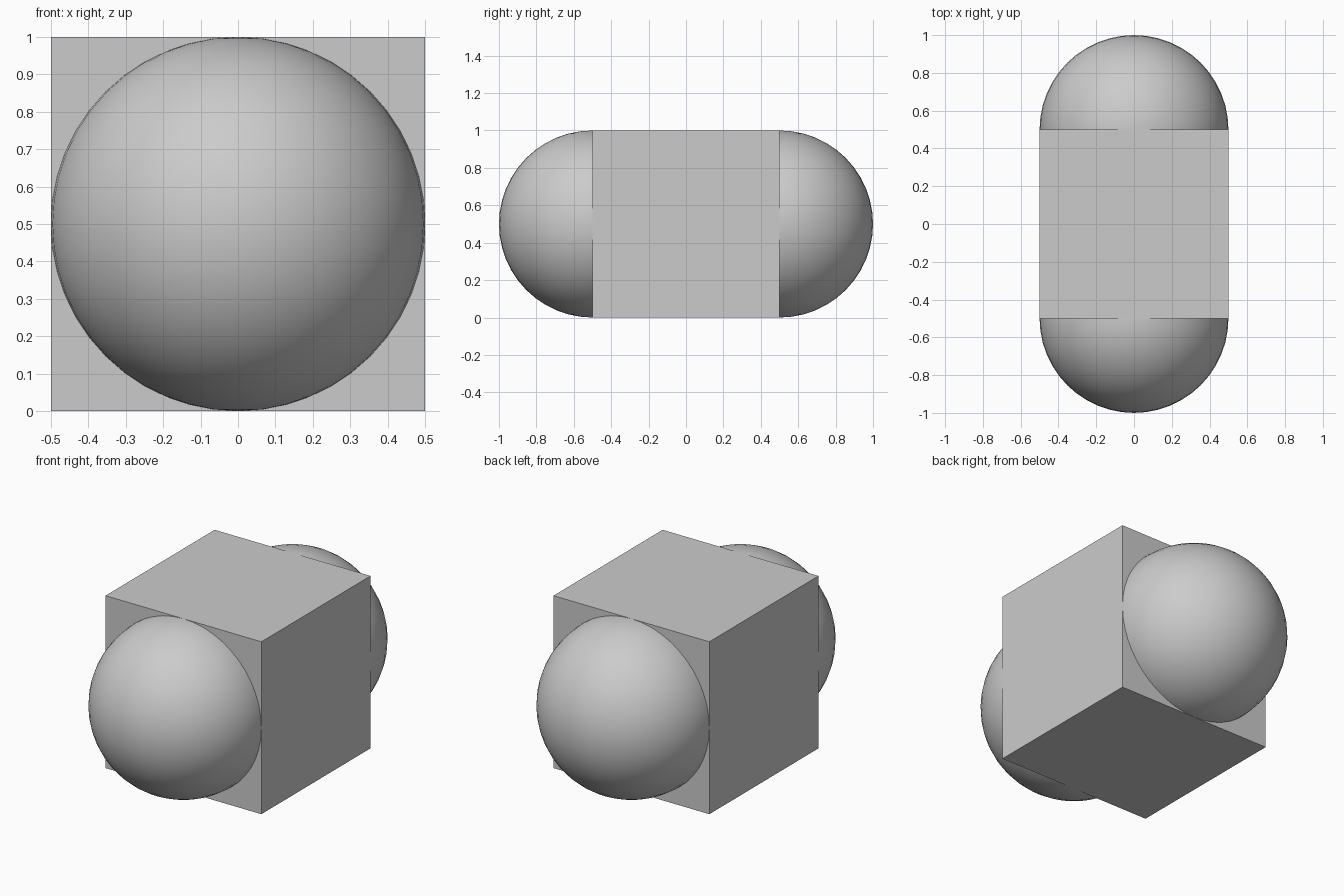
import bpy
import math

cube = bpy.data.objects.get("Cube")
if cube:
    bpy.data.objects.remove(cube, do_unlink=True)

# Single plain grey
grey = bpy.data.materials.new("plain_grey")
grey.use_nodes = True
colour = (0.6, 0.6, 0.6, 1)
grey.diffuse_color = colour
grey.node_tree.nodes["Principled BSDF"].inputs["Base Color"].default_value = colour


def finish(name):
    obj = bpy.context.object
    obj.name = name
    obj.data.materials.append(grey)
    return obj


# Central block
bpy.ops.mesh.primitive_cube_add(size=1, location=(0, 0, 0.5))
finish("central_block")

# Domes: spheres half sunk into the front and back of the block
for name, y in (("front_dome", -0.5), ("back_dome", 0.5)):
    bpy.ops.mesh.primitive_uv_sphere_add(
        segments=48, ring_count=24, radius=0.5, location=(0, y, 0.5))
    finish(name)
    bpy.ops.object.shade_smooth_by_angle(angle=math.radians(30))
